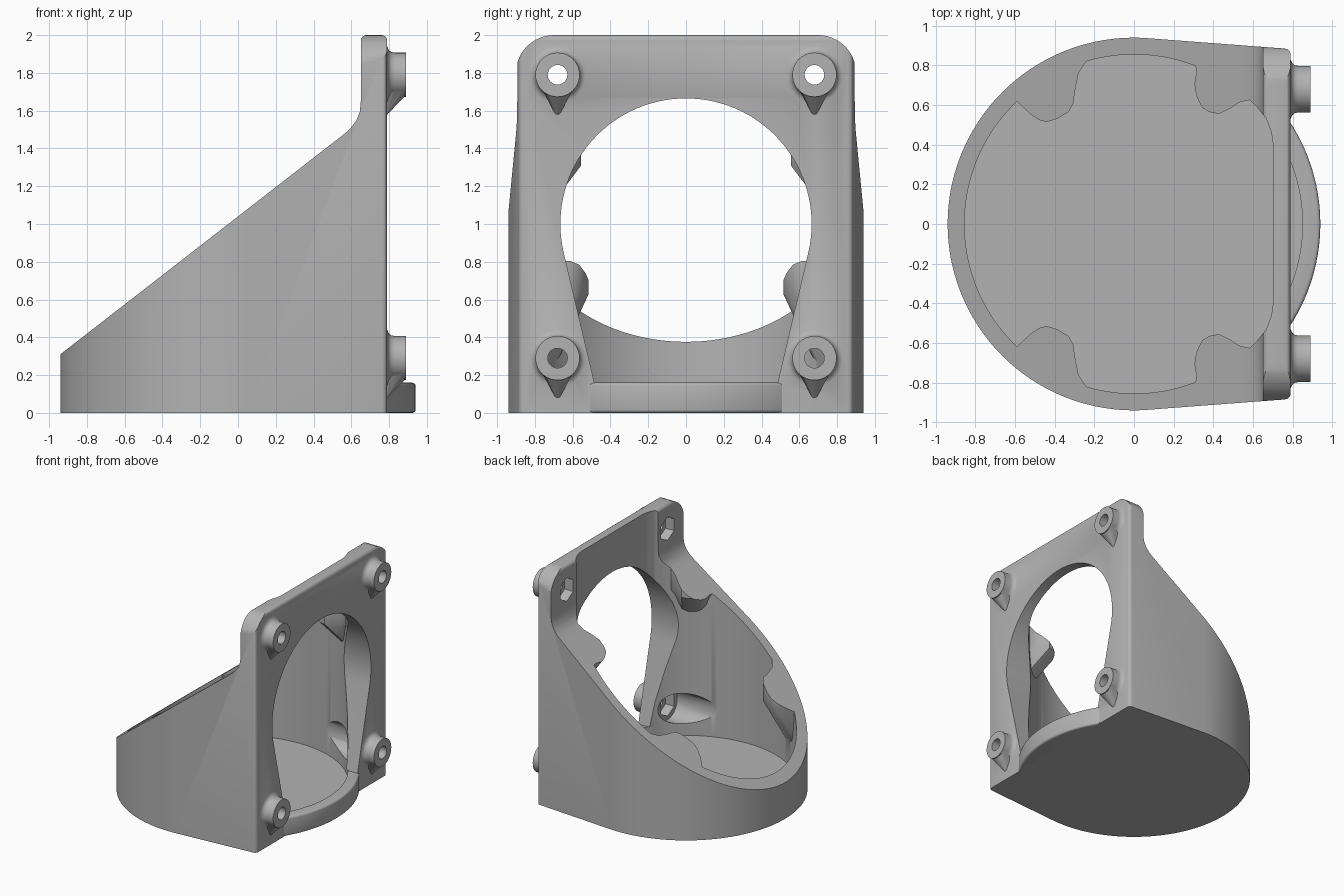
import bpy, bmesh
from math import sin, cos, pi, radians, hypot
from mathutils import Vector

cube = bpy.data.objects.get("Cube")
if cube:
    bpy.data.objects.remove(cube, do_unlink=True)

grey = bpy.data.materials.new("plain grey")
grey.use_nodes = True
grey.diffuse_color = (0.45, 0.45, 0.45, 1)
grey.node_tree.nodes["Principled BSDF"].inputs["Base Color"].default_value = (0.45, 0.45, 0.45, 1)


def make(name, bm):
    bmesh.ops.recalc_face_normals(bm, faces=bm.faces)
    mesh = bpy.data.meshes.new(name)
    bm.to_mesh(mesh)
    bm.free()
    mesh.materials.append(grey)
    ob = bpy.data.objects.new(name, mesh)
    bpy.context.collection.objects.link(ob)
    return ob


def loft(name, rings):
    """Closed solid through rings of equal length."""
    bm = bmesh.new()
    rows = [[bm.verts.new(p) for p in ring] for ring in rings]
    n = len(rows[0])
    for a, b in zip(rows, rows[1:]):
        for i in range(n):
            j = (i + 1) % n
            bm.faces.new((a[i], a[j], b[j], b[i]))
    bm.faces.new(rows[0])
    bm.faces.new(rows[-1])
    return make(name, bm)


def prism(name, pts, axis, lo, hi):
    place = {"x": lambda p, t: (t, p[0], p[1]),
             "y": lambda p, t: (p[0], t, p[1]),
             "z": lambda p, t: (p[0], p[1], t)}[axis]
    return loft(name, [[place(p, t) for p in pts] for t in (lo, hi)])


def arc(r, a0, a1, n, cx=0, cy=0):
    return [(cx + r * cos(radians(a0 + (a1 - a0) * i / n)),
             cy + r * sin(radians(a0 + (a1 - a0) * i / n))) for i in range(n + 1)]


def circle(r, n, cx=0, cy=0, start=0):
    return arc(r, start, start + 360, n, cx, cy)[:-1]


def mirrored(half):
    """Complete a profile that is symmetric about its first axis."""
    return half + [(x, -y) for x, y in reversed(half)]


def apply(ob, mod):
    bpy.context.view_layer.objects.active = ob
    bpy.ops.object.modifier_apply(modifier=mod.name)


def boolean(ob, other, op="DIFFERENCE"):
    mod = ob.modifiers.new(op, "BOOLEAN")
    mod.operation, mod.solver, mod.object = op, "EXACT", other
    apply(ob, mod)
    bpy.data.objects.remove(other, do_unlink=True)


def bevel(ob, width, angle):
    mod = ob.modifiers.new("round", "BEVEL")
    mod.width, mod.segments = width, 3
    mod.limit_method, mod.angle_limit = "ANGLE", radians(angle)
    apply(ob, mod)


# Outer shell: round footprint, sloping side profile, rounded plate top
foot = mirrored(arc(0.03, 0, 87, 4, 0.76, 0.855) + arc(0.94, 87, 179, 50))
housing = prism("housing", foot, "z", 0, 2.1)
side = ([(-1.1, -0.1), (-1.1, 0.186), (0.55, 1.467), (0.59, 1.5), (0.625, 1.545),
         (0.645, 1.595), (0.65, 1.65)]
        + arc(0.03, 180, 90, 4, 0.68, 1.97) + arc(0.03, 90, 0, 4, 0.76, 1.97) + [(0.79, -0.1)])
boolean(housing, prism("side_profile", side, "y", -1.2, 1.2), "INTERSECT")
top = [(-1, -0.1), (1, -0.1), (1, 1.7)] + arc(0.2, 0, 90, 12, 0.7, 1.8) \
    + arc(0.2, 90, 180, 12, -0.7, 1.8) + [(-1, 1.7)]
boolean(housing, prism("plate_outline", top, "x", -1.2, 1.2), "INTERSECT")

# Curved lip in front of the plate
lip = prism("lip", arc(0.94, -48, 48, 40), "z", 0, 0.16)
bevel(lip, 0.02, 50)
boolean(housing, lip, "UNION")

# Screw bosses with flared base and tapered underside
BOSSES = [(y, z) for y in (-0.68, 0.68) for z in (0.29, 1.79)]
for y, z in BOSSES:
    steps = [(0.7, 0.15), (0.79, 0.15), (0.797, 0.133), (0.81, 0.121), (0.83, 0.117), (0.89, 0.117)]
    boss = loft("boss", [[(x, *p) for p in circle(r, 40, y, z)] for x, r in steps])
    bm = bmesh.new()
    pts = [(x, *p) for x in (0.77, 0.888) for p in circle(0.11, 40, y, z)] + [(0.77, y, z - 0.23)]
    bmesh.ops.convex_hull(bm, input=[bm.verts.new(p) for p in pts])
    boolean(boss, make("boss_taper", bm), "UNION")
    boolean(housing, boss, "UNION")

# Cavity, less the four inward lugs that hang from the rim
FLOOR = 0.06
hollow = mirrored([(0.70, 0.41), (0.693, 0.46), (0.668, 0.53), (0.625, 0.583)] + arc(0.855, 43, 179, 70))
cavity = prism("cavity", hollow, "z", FLOOR, 2.4)
low_lug = [(-0.61, 0.60), (-0.58, 0.60), (-0.53, 0.56), (-0.48, 0.525), (-0.44, 0.515), (-0.39, 0.53),
           (-0.33, 0.565), (-0.305, 0.61), (-0.30, 0.66), (-0.28, 0.76), (-0.24, 0.82), (-0.26, 0.98), (-0.7, 0.75)]
high_lug = [(0.27, 0.82), (0.295, 0.79), (0.30, 0.74), (0.288, 0.68), (0.30, 0.63), (0.33, 0.595),
            (0.38, 0.565), (0.43, 0.555), (0.48, 0.58), (0.53, 0.613), (0.58, 0.625), (0.68, 0.75), (0.3, 0.98)]
for pts, z, drop, out in ((low_lug, 0.63, 0.5, 0.27), (high_lug, 1.31, 0.33, 0.3)):
    cx, cy = pts[6]
    shift = Vector((cx, cy, 0)).normalized() * out
    for s in (-1, 1):
        rings = [[(x + shift.x, s * (y + shift.y), z - drop) for x, y in pts],
                 [(x, s * y, z) for x, y in pts], [(x, s * y, 2.6) for x, y in pts]]
        boolean(cavity, loft("lug", rings))
boolean(housing, cavity)
boolean(housing, prism("floor_recess", circle(0.85, 120), "z", FLOOR, 0.162))

# Keyhole-shaped window through the plate
window = [(-0.485, 0.16), (0.485, 0.16)] + arc(0.665, -14, 194, 64, 0, 1.0)
boolean(housing, prism("window", window, "x", 0.5, 1.2))

# Screw holes, hexagonal nut pockets and access channels for the lower nuts
for y, z in BOSSES:
    if z < 1:
        boolean(housing, prism("channel", circle(0.13, 40, y, z), "x", 0.1, 0.65))
    boolean(housing, prism("nut_pocket", circle(0.1, 6, y, z, 30), "x", 0.55, 0.73))
    boolean(housing, prism("screw_hole", circle(0.052, 32, y, z), "x", 0.6, 1.0))

bpy.ops.object.select_all(action="DESELECT")
housing.select_set(True)
bpy.context.view_layer.objects.active = housing
bpy.ops.object.shade_smooth_by_angle(angle=radians(32))
